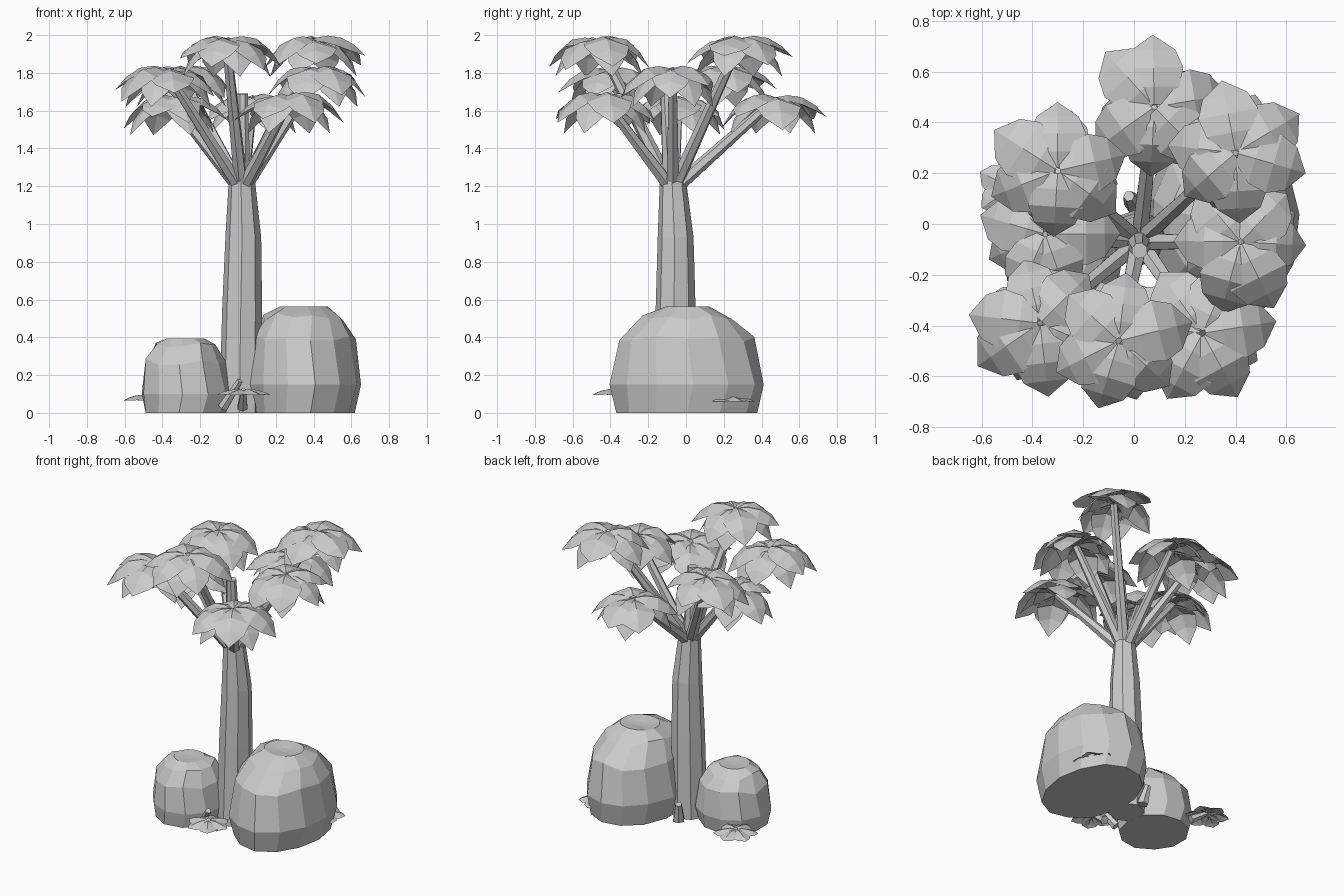
import bpy, bmesh, math, random
from mathutils import Vector, Matrix

if "Cube" in bpy.data.objects:
    bpy.data.objects.remove(bpy.data.objects["Cube"])

random.seed(4)
grey = bpy.data.materials.new("plain_grey")
grey.diffuse_color = (0.6, 0.6, 0.6, 1)
grey.use_nodes = True
grey.node_tree.nodes["Principled BSDF"].inputs["Base Color"].default_value = grey.diffuse_color


def finish(bm, name):
    me = bpy.data.meshes.new(name)
    bm.to_mesh(me)
    bm.free()
    ob = bpy.data.objects.new(name, me)
    me.materials.append(grey)
    bpy.context.collection.objects.link(ob)
    return ob


def loft(bm, rings):
    """Skin a list of equal point rings, capped at both ends."""
    vs = [[bm.verts.new(p) for p in r] for r in rings]
    n = len(vs[0])
    for a, b in zip(vs, vs[1:]):
        for i in range(n):
            j = (i + 1) % n
            bm.faces.new((a[i], a[j], b[j], b[i]))
    bm.faces.new(vs[0][::-1])
    bm.faces.new(vs[-1])


def tube(bm, stations, sides):
    """Tapered tube through (x, y, z, radius) stations, kept above ground."""
    pts = [Vector(s[:3]) for s in stations]
    q = (pts[-1] - pts[0]).to_track_quat('Z', 'Y')
    rings = []
    for p, s in zip(pts, stations):
        ring = [p + q @ Vector((s[3] * math.cos(t), s[3] * math.sin(t), 0))
                for t in (2 * math.pi * (i + .5) / sides for i in range(sides))]
        for v in ring:
            v.z = max(v.z, 0)
        rings.append(ring)
    loft(bm, rings)


def leaf(bm, centre, angle, size, droop):
    """Broad pointed leaf, folded along the middle and arching down."""
    prof = [(0.01, 0.0, .035), (.08, .012, .1), (.155, 0, .118), (.225, -.05, .088), (.285, -.125, 0)]
    m = Matrix.Translation(centre) @ Matrix.Rotation(angle, 4, 'Z')
    rows = []
    for r, z, w in prof:
        z = z * droop if z < 0 else z
        cols = [(-w, -w * .33), (0, 0), (w, -w * .33)] if w else [(0, 0)]
        rows.append([bm.verts.new(m @ (Vector((r, y, z + dz)) * size)) for y, dz in cols])
    for a, b in zip(rows, rows[1:]):
        for k in range(2):
            if len(b) == 3:
                bm.faces.new((a[k + 1], a[k], b[k], b[k + 1]))
            else:
                bm.faces.new((a[k + 1], a[k], b[0]))


def rock(name, cx, cy, profile, sides, jitter):
    """Lumpy boulder from (z, x radius, y radius) rings."""
    bm = bmesh.new()
    lump = [1 + random.uniform(-jitter, jitter) for _ in range(sides)]
    rings = []
    for k, (z, rx, ry) in enumerate(profile):
        ring = []
        for i in range(sides):
            t = 2 * math.pi * (i + .15 * (k % 2)) / sides
            f = lump[i] + random.uniform(-jitter, jitter) * .6
            dz = random.uniform(-.02, .02) if 1 < k < len(profile) - 2 else 0
            ring.append((cx + rx * f * math.cos(t), cy + ry * f * math.sin(t), z + dz))
        rings.append(ring)
    loft(bm, rings)
    finish(bm, name)


# boulders
rock("large_boulder", .35, .008, [(0, .275, .375), (.15, .305, .415), (.39, .275, .365),
                                  (.51, .21, .24), (.562, .13, .12), (.55, .03, .03)], 13, .025)
rock("small_boulder", -.28, -.135, [(0, .22, .225), (.1, .24, .24), (.27, .215, .215),
                                    (.36, .16, .16), (.395, .1, .1), (.39, .03, .03)], 11, .025)

# trunk with a centre stub
bm = bmesh.new()
tube(bm, [(.015, -.055, 0, .115), (.022, -.055, .55, .106), (.028, -.055, .93, .095),
          (.02, -.07, 1.25, .068)], 8)
finish(bm, "trunk")
bm = bmesh.new()
tube(bm, [(.02, -.075, 1.18, .05), (.022, -.105, 1.69, .032)], 8)
finish(bm, "centre_stub")

# crown: branch ends with their leaf clusters
tips = [(.40, .28, 1.98), (-.06, -.46, 1.98), (.08, .46, 1.68), (-.30, .21, 1.82),
        (-.37, -.39, 1.82), (-.35, -.04, 1.67), (.27, -.43, 1.68), (.42, -.07, 1.82)]
branches, crown = bmesh.new(), bmesh.new()
for n, tip in enumerate(tips):
    c = Vector(tip)
    root = Vector((.02, -.07, 1.2))
    out = (c - root).normalized()
    root += Vector((out.x, out.y, 0)) * .03
    end = c - Vector((0, 0, .03))
    tube(branches, [(*root, .038), (*end, .024)], 6)
    start = math.atan2(out.y, out.x)
    for i in range(6):
        a = start + i * math.pi / 3 + random.uniform(-.25, .25)
        leaf(crown, c + Vector((0, 0, random.uniform(-.02, .008))), a,
             random.uniform(.9, 1.05), random.uniform(.75, 1.35))
    for i in range(4):  # shorter, drooping under-leaves
        leaf(crown, c - Vector((0, 0, .03)), start + .5 + i * 1.57, .85, 1.6)
finish(branches, "branches")
finish(crown, "crown_leaves")

# ground sprouts
bm = bmesh.new()
for x, y, z in [(.03, -.37, .12), (-.48, .14, .09), (.5, .22, .085)]:
    for i in range(6):
        leaf(bm, Vector((x, y, z)), i * 1.047 + x, .5, .4)
    tube(bm, [(x * .8, y * .7, .03, .03), (x, y, z, .015)], 6)
finish(bm, "ground_sprouts")

# root stubs beside the trunk
bm = bmesh.new()
tube(bm, [(0, .08, 0, .04), (-.02, .11, .13, .022)], 6)
tube(bm, [(-.08, -.27, .03, .03), (.01, -.34, .17, .018)], 6)
finish(bm, "root_stubs")
